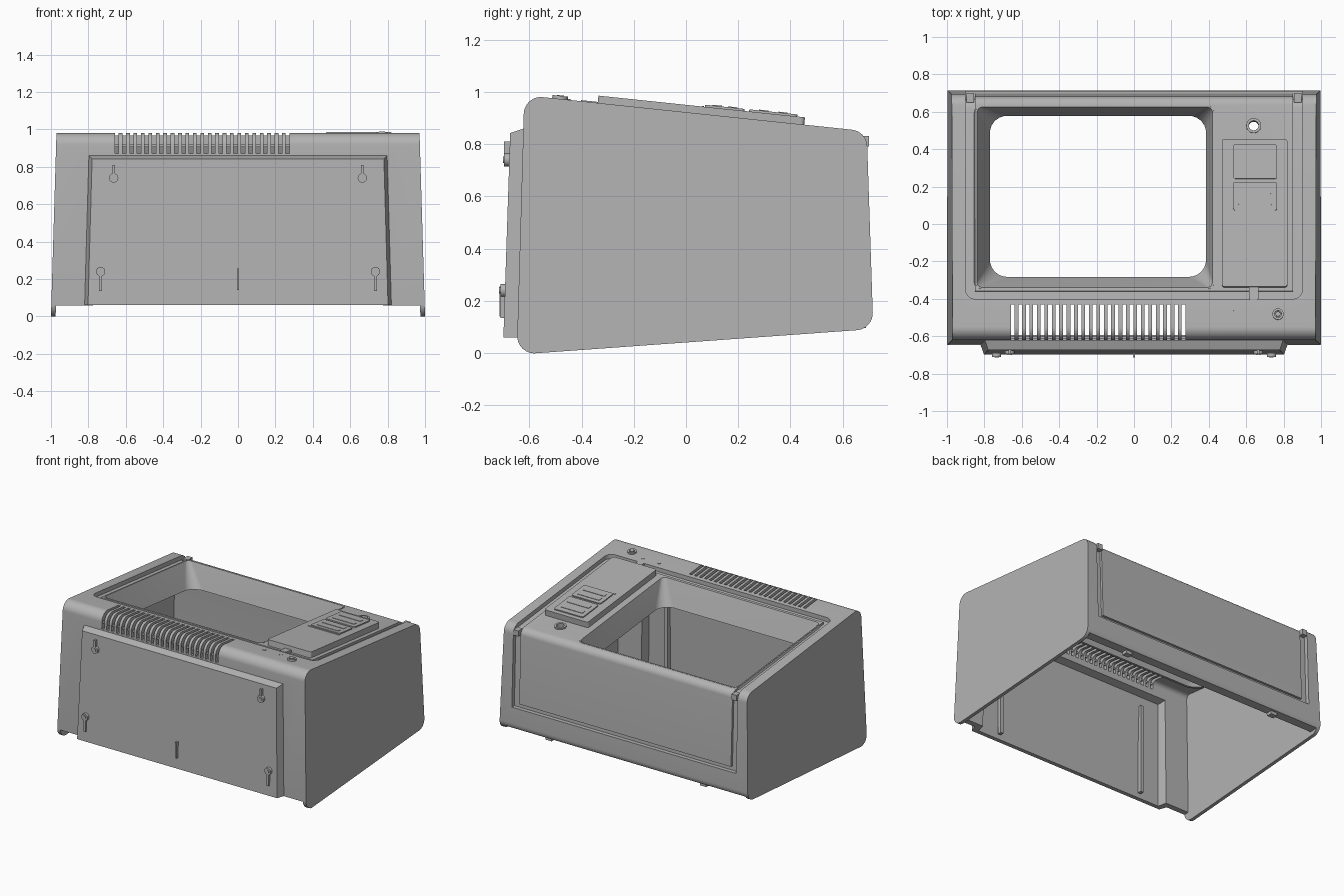
import bpy, bmesh, math
from mathutils import Vector

cube = bpy.data.objects.get("Cube")
if cube:
    bpy.data.objects.remove(cube, do_unlink=True)

grey = bpy.data.materials.new("plain grey")
grey.use_nodes = True
COLOUR = (0.45, 0.45, 0.45, 1)
grey.diffuse_color = COLOUR
grey.node_tree.nodes["Principled BSDF"].inputs["Base Color"].default_value = COLOUR

TAPER = 0.03            # sides lean inwards with height
TILT = math.atan(0.105)  # slope of the top face
DIR_V = Vector((0, math.cos(TILT), -math.sin(TILT)))
DIR_N = Vector((0, math.sin(TILT), math.cos(TILT)))


def on_top(x, v, n):
    """Point in the frame of the sloping top: across, along, above."""
    return Vector((x, 0, 0.922)) + DIR_V * v + DIR_N * n


def fillet(corners, radii, seg=6):
    """Round the corners of a polygon."""
    pts = []
    for i, c in enumerate(corners):
        r = radii[i] if isinstance(radii, (list, tuple)) else radii
        p = Vector(c)
        a = (Vector(corners[i - 1]) - p).normalized()
        b = (Vector(corners[(i + 1) % len(corners)]) - p).normalized()
        if r == 0:
            pts.append(p)
            continue
        half = a.angle(b) / 2
        centre = p + (a + b).normalized() * (r / math.sin(half))
        s = p + a * (r / math.tan(half)) - centre
        e = p + b * (r / math.tan(half)) - centre
        for k in range(seg + 1):
            t = k / seg
            pts.append(centre + (s * (1 - t) + e * t).normalized() * r)
    return pts


def rrect(x0, x1, y0, y1, r):
    return fillet([(x0, y0), (x1, y0), (x1, y1), (x0, y1)], r)


def add_loft(bm, loops, ring=False):
    rows = [[bm.verts.new(p) for p in loop] for loop in loops]
    n = len(rows[0])
    pairs = list(zip(rows, rows[1:])) + ([(rows[-1], rows[0])] if ring else [])
    for a, b in pairs:
        for i in range(n):
            bm.faces.new((a[i], a[(i + 1) % n], b[(i + 1) % n], b[i]))
    if not ring:
        bm.faces.new(rows[0])
        bm.faces.new(rows[-1])


def finish(name, bm):
    bmesh.ops.recalc_face_normals(bm, faces=bm.faces)
    mesh = bpy.data.meshes.new(name)
    bm.to_mesh(mesh)
    bm.free()
    mesh.materials.append(grey)
    ob = bpy.data.objects.new(name, mesh)
    bpy.context.collection.objects.link(ob)
    return ob


def loft(name, loops, ring=False):
    bm = bmesh.new()
    add_loft(bm, loops, ring)
    return finish(name, bm)


def prism(name, yz, half, taper=0.0):
    """Side profile extruded across the width."""
    return loft(name, [[(s * (half - taper * p[1]), p[0], p[1]) for p in yz] for s in (-1, 1)])


def top_slab(name, outline, n0, n1):
    return loft(name, [[on_top(p[0], p[1], n) for p in outline] for n in (n0, n1)])


def disc(x, v, r, count=24):
    return [(x + r * math.cos(math.tau * i / count), v + r * math.sin(math.tau * i / count))
            for i in range(count)]


def box(name, x0, x1, y0, y1, z0, z1):
    return loft(name, [[(x0, y0, z), (x1, y0, z), (x1, y1, z), (x0, y1, z)] for z in (z0, z1)])


def boolean(ob, other, op="DIFFERENCE"):
    mod = ob.modifiers.new("cut", "BOOLEAN")
    mod.operation, mod.object, mod.solver = op, other, "EXACT"
    bpy.context.view_layer.objects.active = ob
    bpy.ops.object.modifier_apply(modifier=mod.name)
    bpy.data.objects.remove(other, do_unlink=True)


# Outer casing with tapering flat sides
casing = prism("casing", fillet([(-0.648, -0.006), (0.717, 0.092), (0.692, 0.849), (-0.619, 0.987)],
                                0.065, 8), 1.0, TAPER)


# Mounting plate bulging from the front
def plate(grow, y_back, y_front, z_low, z_drop):
    loops = []
    for y, out, top in ((y_back, 0.02, 0.862), (y_front, 0, 0.842)):
        lo, hi = 0.802 + out + grow, 0.78 + out + grow
        lean = 0.026
        loops.append([(-lo, y - lean, z_low), (lo, y - lean, z_low),
                      (hi, y, top - z_drop), (-hi, y, top - z_drop)])
    return loft("plate", loops)


boolean(casing, plate(0, -0.615, -0.673, 0.06, 0), "UNION")

# Hollow inside, open underneath, with walls ending above the side feet
boolean(casing, prism("cavity", fillet([(-0.617, -0.5), (0.648, -0.5), (0.637, 0.80), (-0.592, 0.929)],
                                       [0, 0, 0.03, 0.03]), 0.975, TAPER))
boolean(casing, prism("underside", [(-1, 0.044), (1, 0.132), (1, -0.5), (-1, -0.5)], 0.975, TAPER))
boolean(casing, plate(-0.03, -0.57, -0.648, -0.1, 0.03))


# Recess that wraps over the top and down the back, with a raised panel in it
def wrap(depth, start, low, outside):
    a = on_top(0, start, -depth)
    back = 0.704 - depth
    corner = on_top(0, back, -depth)
    arc = fillet([(a.y, a.z), (back - 0.01, corner.z), (back + 0.008, low)], [0, 0.05, 0])
    return arc + outside


cutter = prism("recess", wrap(0.03, -0.4, 0.27, [(1, 0.27), (1, 1.3), (-0.4, 1.3)]), 0.9)
bm = bmesh.new()
bm.from_mesh(cutter.data)
corners = [e for e in bm.edges if all(v.co.y < -0.35 for v in e.verts)
           and abs(e.verts[0].co.x - e.verts[1].co.x) < 0.01]
bmesh.ops.bevel(bm, geom=corners, offset=0.05, segments=5, profile=0.5, affect="EDGES")
bm.to_mesh(cutter.data)
bm.free()
boolean(casing, cutter)
inner = list(reversed(wrap(0.036, -0.36, 0.30, [])))
panel = prism("wrapped_panel", wrap(0.014, -0.36, 0.30, inner), 0.85)

# Screen opening and its funnel
for part in (casing, panel):
    boolean(part, top_slab("opening", rrect(-0.845, 0.425, -0.345, 0.635, 0.03), -0.3, 0.3))
    boolean(part, top_slab("button_hole", disc(0.64, 0.53, 0.03), -0.3, 0.3))
wide, narrow = (-0.84, 0.42, -0.34, 0.63), (-0.77, 0.385, -0.265, 0.60)


def funnel_loop(edge, r, n, grow):
    x0, x1, y0, y1 = edge
    return [on_top(p[0], p[1], n) for p in rrect(x0 - grow, x1 + grow, y0 - grow, y1 + grow, r + grow)]


loft("screen_funnel", [funnel_loop(wide, 0.03, -0.013, 0.008), funnel_loop(wide, 0.03, -0.013, 0),
                       funnel_loop(narrow, 0.09, -0.18, 0), funnel_loop(narrow, 0.09, -0.18, 0.02),
                       funnel_loop(wide, 0.03, -0.045, 0.02)], ring=True)

# Vent slots over the front edge, with a bar behind them
bm = bmesh.new()
for i in range(24):
    x = -0.648 + i * 0.0397
    add_loft(bm, [[(x + s, y, z) for y, z in ((-0.43, 0.87), (-0.43, 1.2), (-0.8, 1.2), (-0.8, 0.87))]
                  for s in (-0.01, 0.01)])
boolean(casing, finish("slots", bm))
box("vent_bar", -0.68, 0.30, -0.612, -0.598, 0.905, 0.92)

# Control panel with label plates
top_slab("control_panel", rrect(0.47, 0.82, -0.34, 0.455, 0.015), -0.025, 0.028)
for v0, v1 in ((0.07, 0.222), (0.24, 0.425)):
    top_slab("label_plate", rrect(0.53, 0.765, v0, v1, 0.012), 0.02, 0.036)
    for k in (0.3, 0.7):
        v = v0 + (v1 - v0) * k
        top_slab("label_bar", rrect(0.56, 0.735, v - 0.018, v + 0.018, 0.005), 0.03, 0.039)
top_slab("panel_rib", rrect(0.52, 0.77, 0.058, 0.066, 0.002), 0.02, 0.031)
top_slab("panel_tab", rrect(0.615, 0.665, -0.405, -0.335, 0.005), -0.04, 0.004)


# Button collar and knob
def collar(name, x, v, r_out, r_in, n0, n1):
    loft(name, [[on_top(p[0], p[1], n) for p in disc(x, v, r)]
                for r, n in ((r_out, n0), (r_out, n1), (r_in, n1), (r_in, n0))], ring=True)


collar("button_collar", 0.64, 0.53, 0.04, 0.026, -0.06, -0.004)
collar("knob_ring", 0.77, -0.485, 0.03, 0.018, -0.02, 0.012)
top_slab("knob", disc(0.77, -0.485, 0.013), -0.02, 0.014)
for x in (0.53, 0.66):
    top_slab("indicator", disc(x, -0.455, 0.012), -0.02, 0.003)


# Keyhole hooks on the front plate
def face_disc(name, x, z, r, y0, y1):
    loft(name, [[(p[0], y, p[1]) for p in disc(x, z, r)] for y in (y0, y1)])


for s in (-1, 1):
    for x, z, way, y in ((0.665, 0.74, 1, -0.67), (0.735, 0.24, -1, -0.685)):
        face_disc("hook_boss", s * x, z, 0.025, y, y - 0.026)
        face_disc("hook_pin", s * x, z, 0.012, y, y - 0.03)
        ends = sorted((z + way * 0.02, z + way * (0.07 if way > 0 else 0.105)))
        box("hook_stem", s * x - 0.007, s * x + 0.007, y - 0.026, y, *ends)
    # Ribs inside the front wall and small feet under the back wall
    box("inner_rib", s * 0.6 - 0.012, s * 0.6 + 0.012, -0.66, -0.63, 0.09, 0.74)
    box("back_foot", s * 0.62 - 0.025, s * 0.62 + 0.025, 0.65, 0.69, 0.095, 0.13)
    # Clips where the groove turns down the back
    box("groove_clip", s * 0.875 - 0.02, s * 0.875 + 0.02, 0.65, 0.70, 0.79, 0.83)
box("centre_fin", -0.006, 0.006, -0.713, -0.68, 0.14, 0.255)

for ob in bpy.context.scene.objects:
    ob.select_set(ob.type == "MESH")
bpy.context.view_layer.objects.active = casing
bpy.ops.object.shade_smooth_by_angle(angle=math.radians(30))
